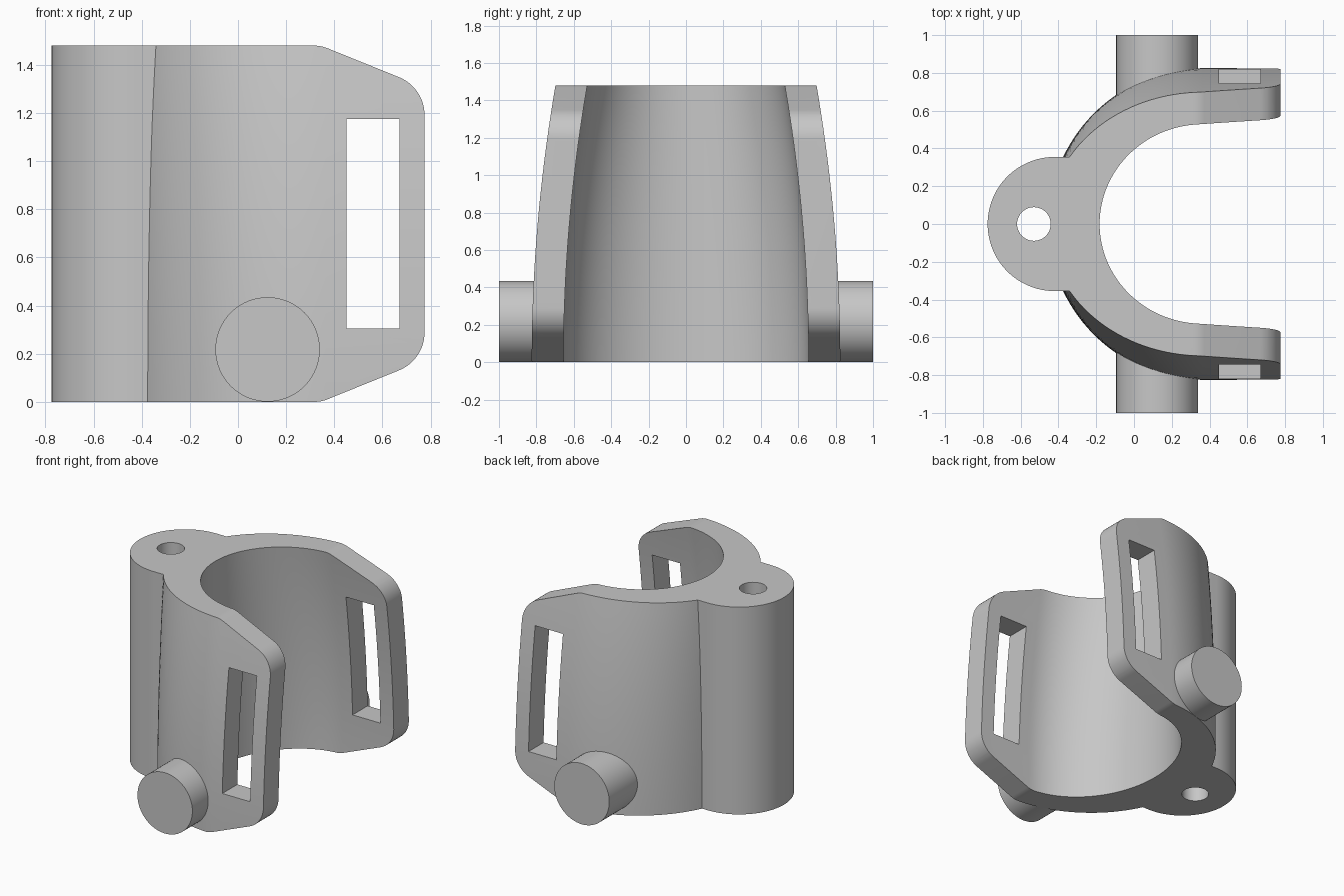
import bpy, bmesh, math
from mathutils import Vector

H = 1.48          # overall height
CX = 0.365        # centre of the curved wall

old = bpy.data.objects.get("Cube")
if old:
    bpy.data.objects.remove(old, do_unlink=True)

grey = bpy.data.materials.new("plain grey")
grey.use_nodes = True
colour = (0.57, 0.57, 0.57, 1)
grey.diffuse_color = colour
grey.node_tree.nodes["Principled BSDF"].inputs["Base Color"].default_value = colour


def loft(name, rings):
    """Solid through closed rings of equal point count."""
    bm = bmesh.new()
    rows = [[bm.verts.new(p) for p in ring] for ring in rings]
    n = len(rows[0])
    for a, b in zip(rows, rows[1:]):
        for i in range(n):
            j = (i + 1) % n
            bm.faces.new((a[i], a[j], b[j], b[i]))
    bm.faces.new(rows[0][::-1])
    bm.faces.new(rows[-1])
    bmesh.ops.recalc_face_normals(bm, faces=bm.faces)
    mesh = bpy.data.meshes.new(name)
    bm.to_mesh(mesh)
    bm.free()
    mesh.materials.append(grey)
    ob = bpy.data.objects.new(name, mesh)
    bpy.context.collection.objects.link(ob)
    return ob


def arc(cx, cy, rx, ry, start, end, steps):
    angles = [math.radians(start + (end - start) * i / steps) for i in range(steps + 1)]
    return [(cx + rx * math.cos(a), cy + ry * math.sin(a)) for a in angles]


def prism_z(name, outline, z0, z1):
    return loft(name, [[(x, y, z) for x, y in outline] for z in (z0, z1)])


def prism_y(name, outline, y0, y1):
    return loft(name, [[(x, y, z) for x, z in outline] for y in (y0, y1)])


def combine(target, tool, operation):
    """Apply a boolean and remove the tool object."""
    tool.hide_render = True
    mod = target.modifiers.new("combine", "BOOLEAN")
    mod.operation, mod.object, mod.solver = operation, tool, "EXACT"
    bpy.context.view_layer.update()
    deps = bpy.context.evaluated_depsgraph_get()
    mesh = bpy.data.meshes.new_from_object(target.evaluated_get(deps))
    target.modifiers.clear()
    target.data = mesh
    bpy.data.objects.remove(tool, do_unlink=True)


def rounded(points, steps=12):
    """Outline with corners (x, z, radius) turned into arcs."""
    out = []
    for i, (x, z, r) in enumerate(points):
        p = Vector((x, z))
        if r == 0:
            out.append(tuple(p))
            continue
        a = (Vector(points[i - 1][:2]) - p).normalized()
        b = (Vector(points[(i + 1) % len(points)][:2]) - p).normalized()
        half = a.angle(b) / 2
        centre = p + (a + b).normalized() * (r / math.sin(half))
        start = p + a * (r / math.tan(half)) - centre
        end = p + b * (r / math.tan(half)) - centre
        for k in range(steps + 1):
            out.append(tuple(centre + start.lerp(end, k / steps).normalized() * r))
    return out


# Curved C-shaped wall whose arms lean inwards towards the top
def wall_ring(z):
    lean = 0.127 * (max(z, 0) / H) ** 2
    outer, inner = 0.825 - lean, 0.655 - lean
    ring = [(0.9, outer)] + arc(CX, 0, 0.82, outer, 90, 270, 64) + [(0.9, -outer)]
    ring += [(0.9, -inner)] + arc(CX, 0, 0.547, inner, 270, 90, 64) + [(0.9, inner)]
    return [(x, y, z) for x, y in ring]


layers = 20
body = loft("clamp_body", [wall_ring(-0.1 + (H + 0.2) * i / layers) for i in range(layers + 1)])

# Rounded boss along the back, joined to the wall
boss = prism_z("boss", arc(-0.42, 0, 0.355, 0.355, 90, 270, 48) + [(-0.25, -0.355), (-0.25, 0.355)],
               -0.05, H + 0.05)
combine(body, boss, "UNION")

# Side outline with sloped and rounded arm ends
outline = rounded([(-1, 0, 0), (0.345, 0, 0.15), (0.775, 0.174, 0.17),
                   (0.775, H - 0.174, 0.17), (0.345, H, 0.15), (-1, H, 0)])
combine(body, prism_y("outline_cutter", outline, -1.2, 1.2), "INTERSECT")

# Strap slots through both arms
slot = [(0.45, 0.305), (0.67, 0.305), (0.67, 1.175), (0.45, 1.175)]
combine(body, prism_y("slot_cutter", slot, -1.2, 1.2), "DIFFERENCE")

# Pin hole down the boss
hole = arc(-0.53, 0, 0.089, 0.089, 0, 352.5, 47)
combine(body, prism_z("hole_cutter", hole, -0.2, H + 0.2), "DIFFERENCE")

# Round pegs on both sides
parts = [body]
for name, side in (("right_peg", -1), ("left_peg", 1)):
    circle = arc(0.123, 0.218, 0.217, 0.217, 0, 354.375, 63)
    parts.append(prism_y(name, circle, side * 0.67, side))

bpy.ops.object.select_all(action="DESELECT")
for ob in parts:
    ob.select_set(True)
bpy.context.view_layer.objects.active = body
bpy.ops.object.shade_smooth_by_angle(angle=math.radians(20))
